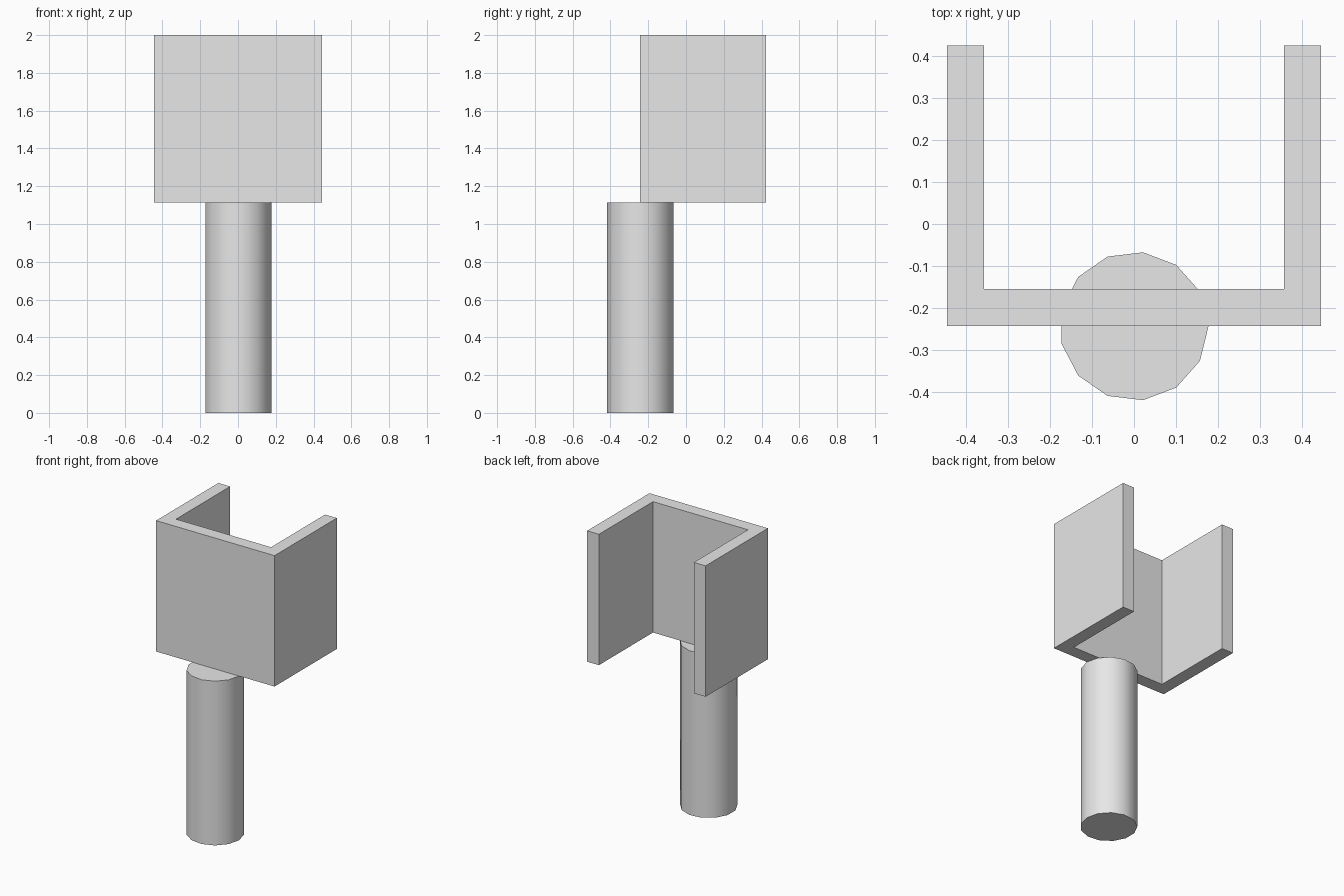
import bpy
import bmesh
import math

cube = bpy.data.objects.get("Cube")
if cube:
    bpy.data.objects.remove(cube, do_unlink=True)

grey = bpy.data.materials.new("light_grey")
grey.use_nodes = True
colour = (0.8, 0.8, 0.8, 1)
grey.diffuse_color = colour
grey.node_tree.nodes["Principled BSDF"].inputs["Base Color"].default_value = colour


def extrude_outline(name, outline, bottom, top):
    """Raise a flat outline into a closed prism."""
    bm = bmesh.new()
    base = bm.faces.new([bm.verts.new((x, y, bottom)) for x, y in outline])
    raised = bmesh.ops.extrude_face_region(bm, geom=[base], use_keep_orig=True)
    verts = [v for v in raised["geom"] if isinstance(v, bmesh.types.BMVert)]
    bmesh.ops.translate(bm, verts=verts, vec=(0, 0, top - bottom))
    bmesh.ops.recalc_face_normals(bm, faces=bm.faces)
    mesh = bpy.data.meshes.new(name)
    bm.to_mesh(mesh)
    bm.free()
    mesh.materials.append(grey)
    obj = bpy.data.objects.new(name, mesh)
    bpy.context.collection.objects.link(obj)
    return obj


joint = 1.113           # height where the post meets the bracket
front, back = -0.243, 0.424
half, wall = 0.444, 0.088

# U-shaped bracket, open at the back, top and bottom
right_half = [(half, front), (half, back), (half - wall, back), (half - wall, front + wall)]
left_half = [(-x, y) for x, y in reversed(right_half)]
extrude_outline("bracket", right_half + left_half, joint, 2.0)

# Thirteen-sided post centred under the front wall
sides, radius = 13, 0.177
ring = [(radius * math.cos(math.tau * i / sides),
         front + radius * math.sin(math.tau * i / sides)) for i in range(sides)]
post = extrude_outline("post", ring, 0, joint)

bpy.ops.object.select_all(action="DESELECT")
post.select_set(True)
bpy.context.view_layer.objects.active = post
bpy.ops.object.shade_smooth_by_angle(angle=math.radians(40))
